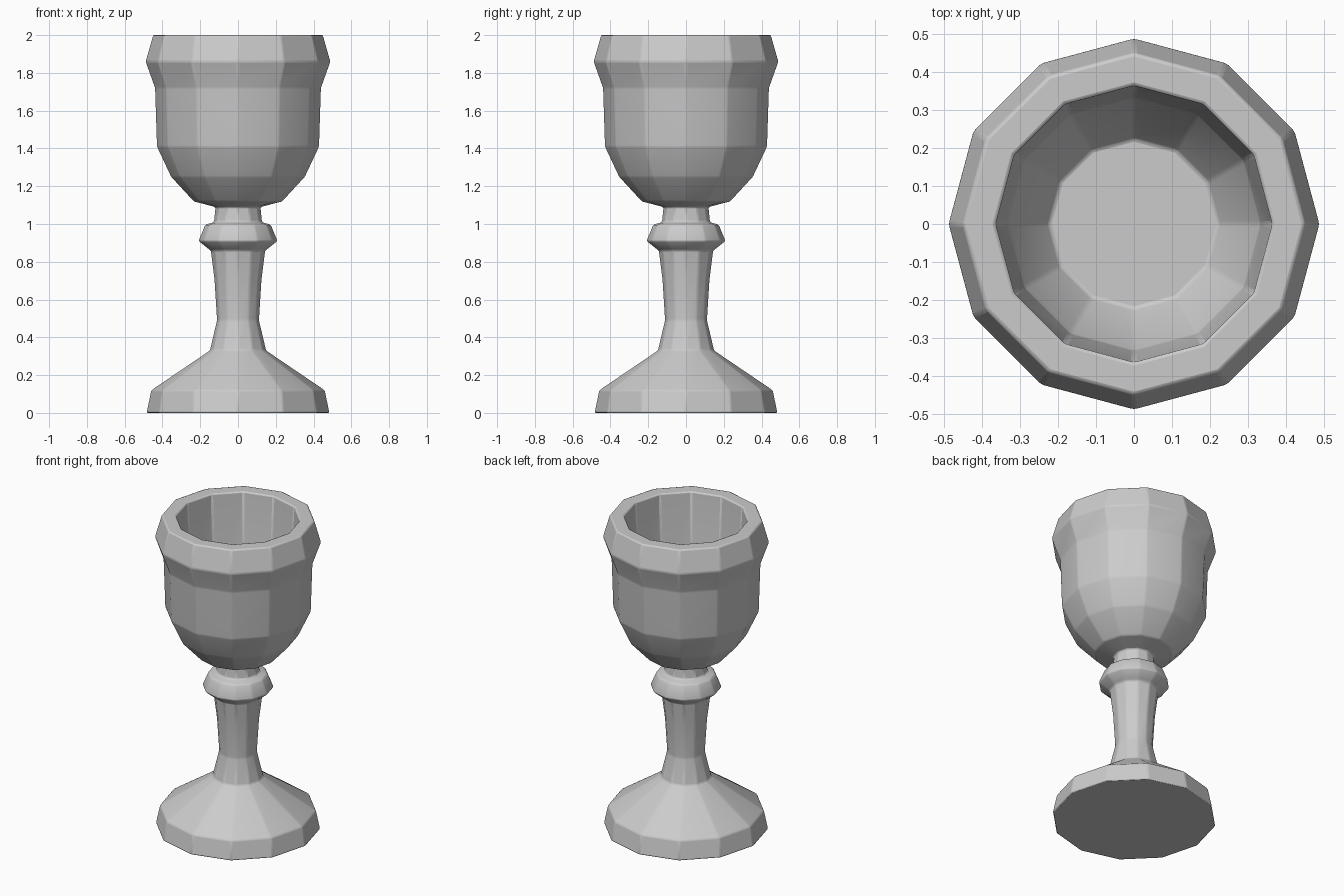
import bpy, bmesh, math

if "Cube" in bpy.data.objects:
    bpy.data.objects.remove(bpy.data.objects["Cube"])

SIDES = 12
stone = bpy.data.materials.new("pale grey")
stone.diffuse_color = (0.6, 0.6, 0.6, 1)
stone.use_nodes = True
stone.node_tree.nodes["Principled BSDF"].inputs["Base Color"].default_value = stone.diffuse_color


def lathe(name, profile, smooth_angle, bevel):
    """Revolve (radius, height) points into a closed 12-sided solid with a corner on +x."""
    bm = bmesh.new()
    rings = []
    for r, z in profile:
        rings.append([bm.verts.new((r * math.cos(2 * math.pi * i / SIDES),
                                    r * math.sin(2 * math.pi * i / SIDES), z))
                      for i in range(SIDES)])
    for a, b in zip(rings, rings[1:]):
        for i in range(SIDES):
            j = (i + 1) % SIDES
            bm.faces.new((a[i], a[j], b[j], b[i]))
    bm.faces.new(rings[0][::-1])
    bm.faces.new(rings[-1])
    bmesh.ops.recalc_face_normals(bm, faces=bm.faces)
    me = bpy.data.meshes.new(name)
    bm.to_mesh(me)
    bm.free()
    me.materials.append(stone)
    ob = bpy.data.objects.new(name, me)
    bpy.context.collection.objects.link(ob)
    if bevel:
        mod = ob.modifiers.new("worn_edges", 'BEVEL')
        mod.width = bevel
        mod.segments = 2
        mod.limit_method = 'ANGLE'
        mod.angle_limit = math.radians(12)
    bpy.ops.object.select_all(action='DESELECT')
    ob.select_set(True)
    bpy.context.view_layer.objects.active = ob
    bpy.ops.object.shade_smooth_by_angle(angle=math.radians(smooth_angle))
    return ob


# Goblet in one continuous carved piece: foot, stem, knop, bowl, rim, hollow inside
lathe("goblet", [
    (0.485, 0.0), (0.46, 0.12),                                  # foot edge
    (0.15, 0.33), (0.112, 0.49), (0.125, 0.70), (0.145, 0.86),    # foot slope and stem
    (0.16, 0.87), (0.21, 0.91), (0.175, 0.995),                  # knop
    (0.128, 1.01), (0.12, 1.09),                                 # neck
    (0.235, 1.12), (0.355, 1.25), (0.43, 1.41), (0.44, 1.72),    # bowl outside
    (0.49, 1.86), (0.45, 2.0),                                   # rim
    (0.365, 2.0), (0.335, 1.48), (0.225, 1.27),                  # bowl inside
], 28, 0.008)
